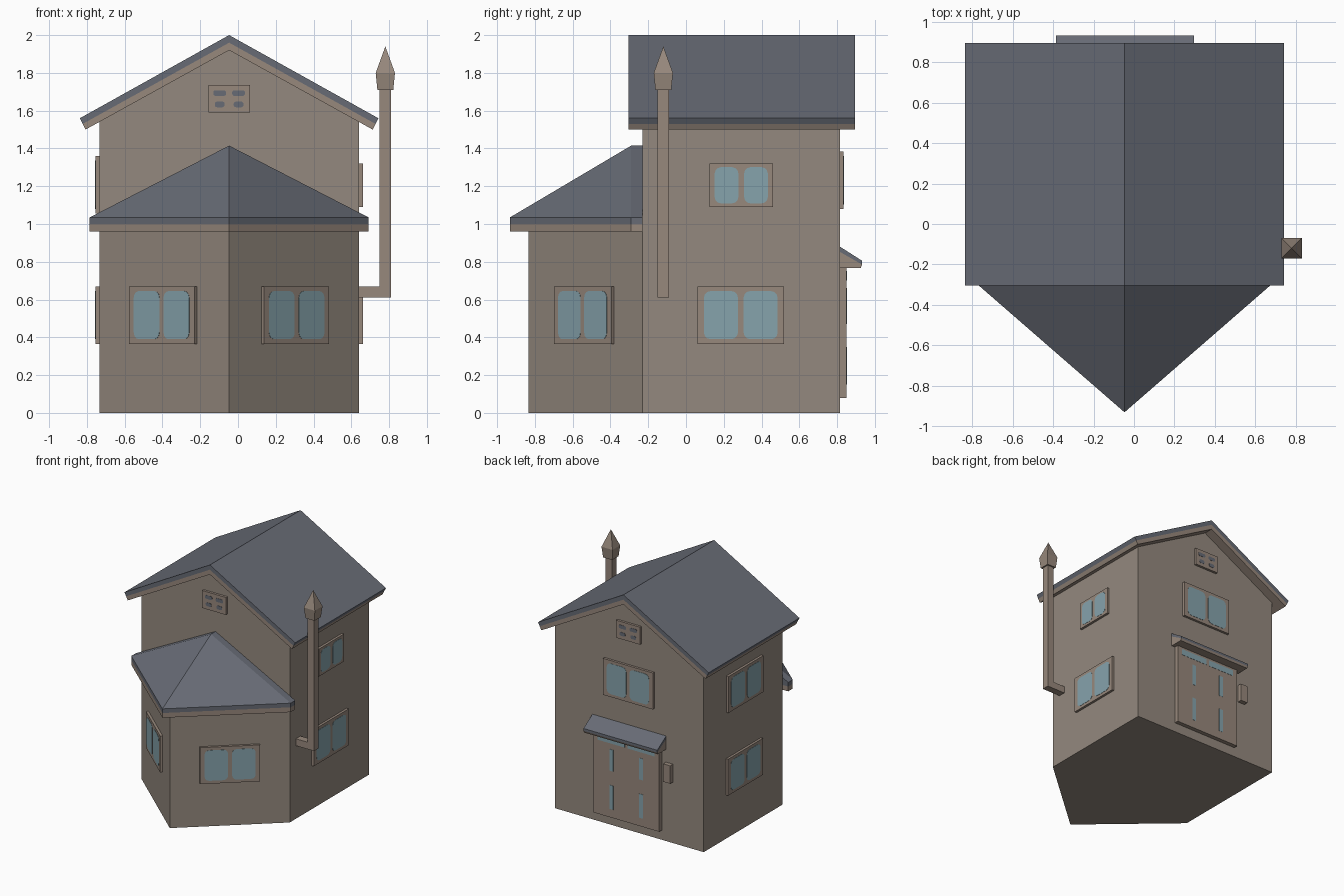
import bpy, bmesh, math
from mathutils import Vector

if "Cube" in bpy.data.objects:
    bpy.data.objects.remove(bpy.data.objects["Cube"])

CX = -0.047                      # the house's symmetry line in x


def srgb(name, *c):
    m = bpy.data.materials.new(name)
    lin = [((v / 255 + 0.055) / 1.055) ** 2.4 for v in c]
    m.diffuse_color = (*lin, 1)
    m.use_nodes = True
    m.node_tree.nodes["Principled BSDF"].inputs["Base Color"].default_value = m.diffuse_color
    return m


WALL = srgb("wall_taupe", 148, 137, 126)
TRIM = srgb("trim_brown", 151, 136, 124)
ROOF = srgb("roof_slate", 103, 107, 117)
GLASS = srgb("window_glass", 134, 163, 172)


def make(name, bm, mat):
    bmesh.ops.recalc_face_normals(bm, faces=bm.faces)
    me = bpy.data.meshes.new(name)
    bm.to_mesh(me)
    bm.free()
    me.materials.append(mat)
    ob = bpy.data.objects.new(name, me)
    bpy.context.collection.objects.link(ob)
    return ob


def prism(name, pts, mat, o, u, v, sweep):
    """Extrude the outline pts, drawn on axes u and v from o, along sweep."""
    o, u, v, sweep = map(Vector, (o, u, v, sweep))
    bm = bmesh.new()
    f = bm.faces.new([bm.verts.new(o + u * a + v * b) for a, b in pts])
    r = bmesh.ops.extrude_face_region(bm, geom=[f], use_keep_orig=True)
    bmesh.ops.translate(bm, vec=sweep,
                        verts=[g for g in r["geom"] if isinstance(g, bmesh.types.BMVert)])
    return make(name, bm, mat)


def rect(a0, a1, b0, b1, r=0):
    """Rectangle outline, optionally with rounded corners."""
    if not r:
        return [(a0, b0), (a1, b0), (a1, b1), (a0, b1)]
    pts = []
    for i, (a, b) in enumerate([(a1 - r, b1 - r), (a0 + r, b1 - r), (a0 + r, b0 + r), (a1 - r, b0 + r)]):
        for k in range(4):
            t = math.radians(90 * i + 30 * k)
            pts.append((a + r * math.cos(t), b + r * math.sin(t)))
    return pts


def box(name, x0, x1, y0, y1, z0, z1, mat):
    return prism(name, rect(x0, x1, y0, y1), mat, (0, 0, z0), (1, 0, 0), (0, 1, 0), (0, 0, z1 - z0))


def plate(name, pts, mat, centre, n, lift, thick):
    """Upright plate on a wall with outward normal n."""
    n = Vector(n).normalized()
    return prism(name, pts, mat, Vector(centre) + n * lift, (-n.y, n.x, 0), (0, 0, 1), n * thick)


def window(name, centre, n, w=0.46, h=0.305):
    plate(name + "_frame", rect(-w / 2, w / 2, -h / 2, h / 2), TRIM, centre, n, -0.01, 0.03)
    inner, outer, top = 0.015, w / 2 - 0.035 * h / 0.305, h / 2 - 0.025 * h / 0.305
    for s, side in ((-1, "a"), (1, "b")):
        a0, a1 = sorted((s * inner, s * outer))
        plate(f"{name}_pane_{side}", rect(a0, a1, -top, top, 0.035), GLASS, centre, n, 0.017, 0.005)


# Main house body with gable
X, Y, Z = (1, 0, 0), (0, 1, 0), (0, 0, 1)
prism("house_body", [(-0.6875, 0), (0.6875, 0), (0.6875, 1.54), (0, 1.93), (-0.6875, 1.54)],
      WALL, (CX, -0.23, 0), X, Z, (0, 1.045, 0))

# Gable roof: slate layer over a brown lining
OUT, MID, INN = [(0.79, 1.56, 2.0), (0.775, 1.53, 1.96), (0.76, 1.50, 1.92)]


def chevron(name, top, low, mat):
    pts = [(-top[0], top[1]), (0, top[2]), (top[0], top[1]),
           (low[0], low[1]), (0, low[2]), (-low[0], low[1])]
    prism(name, pts, mat, (CX, -0.305, 0), X, Z, (0, 1.2, 0))


chevron("roof_slate_layer", OUT, MID, ROOF)
chevron("roof_lining", MID, INN, TRIM)

# Pointed front bay and its eaves
prism("bay_body", [(-0.6875, -0.22), (-0.6875, -0.23), (0, -0.835), (0.6875, -0.23), (0.6875, -0.22)],
      WALL, (CX, 0, 0), X, Y, (0, 0, 0.98))
EAVE = [(-0.738, -0.23), (-0.738, -0.29), (0, -0.932), (0.738, -0.29), (0.738, -0.23)]
prism("bay_eave_trim", EAVE, TRIM, (CX, 0, 0.96), X, Y, (0, 0, 0.04))

# Hipped bay roof
bm = bmesh.new()
low = [bm.verts.new((CX + x, y, 1.0)) for x, y in EAVE]
rim = [bm.verts.new((CX + x, y, 1.035)) for x, y in EAVE]
peak = bm.verts.new((CX, -0.29, 1.415))
ridge = bm.verts.new((CX, -0.23, 1.415))
bm.faces.new(low)
for i in range(4):
    bm.faces.new((low[i], low[i + 1], rim[i + 1], rim[i]))
bm.faces.new((rim[0], rim[1], peak, ridge))
bm.faces.new((rim[1], rim[2], peak))
bm.faces.new((rim[2], rim[3], peak))
bm.faces.new((rim[3], rim[4], ridge, peak))
bm.faces.new((low[4], low[0], rim[0], ridge, rim[4]))
make("bay_roof", bm, ROOF)

# Windows on the bay, sides and back
for s, side in ((-1, "left"), (1, "right")):
    window("bay_window_" + side, (CX + s * 0.344, -0.5325, 0.5175), (s * 0.605, -0.6875, 0))
    window("lower_window_" + side, (CX + s * 0.6875, 0.29, 0.5175), (s, 0, 0))
window("upper_window_left", (CX - 0.6875, 0.285, 1.208), (-1, 0, 0))
window("upper_window_right", (CX + 0.6875, 0.2925, 1.205), (1, 0, 0), 0.335, 0.23)
window("back_window", (CX, 0.815, 1.232), (0, 1, 0))

# Attic vents with slots, front and back
for name, y, n in (("front_vent", -0.23, -1), ("back_vent", 0.815, 1)):
    c = (CX, y, 1.663)
    plate(name, rect(-0.11, 0.11, -0.073, 0.073), TRIM, c, (0, n, 0), -0.01, 0.03)
    for s in (-1, 1):
        for row, z, w in (("upper", 0.03, 0.034), ("lower", -0.03, 0.026)):
            plate(f"{name}_slot_{row}", rect(s * 0.05 - w, s * 0.05 + w, z - 0.015, z + 0.015, 0.012),
                  ROOF, c, (0, n, 0), 0.017, 0.005)

# Back double door with glazing
box("back_door", CX - 0.3, CX + 0.31, 0.8, 0.85, 0.08, 0.78, TRIM)
for s in (-1, 1):
    x = CX + 0.005 + s * 0.138
    for name, w, z0, z1 in (("top", 0.125, 0.70, 0.75), ("upper", 0.018, 0.47, 0.65), ("lower", 0.018, 0.15, 0.35)):
        box(f"door_glass_{name}", x - w, x + w, 0.847, 0.852, z0, z1, GLASS)

# Canopy over the door, and the small box beside it
CANOPY = (CX - 0.34, 0, 0), Y, Z, (0.683, 0, 0)
prism("canopy_roof", [(0.81, 0.883), (0.933, 0.805), (0.933, 0.785), (0.81, 0.855)], ROOF, *CANOPY)
prism("canopy_base", [(0.81, 0.855), (0.933, 0.785), (0.925, 0.768), (0.81, 0.768)], TRIM, *CANOPY)
box("wall_box", -0.45, -0.385, 0.8, 0.852, 0.51, 0.66, TRIM)

# Stove pipe with elbow and pointed cap
box("pipe_elbow", 0.63, 0.76, -0.15, -0.09, 0.612, 0.67, TRIM)
box("pipe_riser", 0.75, 0.81, -0.15, -0.09, 0.612, 1.72, TRIM)
bm = bmesh.new()
rings = [[bm.verts.new((0.78 + a * r, -0.12 + b * r, z)) for a, b in rect(-1, 1, -1, 1)]
         for r, z in ((0.042, 1.71), (0.051, 1.80))]
tip = bm.verts.new((0.78, -0.12, 1.94))
bm.faces.new(rings[0])
for i in range(4):
    j = (i + 1) % 4
    bm.faces.new((rings[0][i], rings[0][j], rings[1][j], rings[1][i]))
    bm.faces.new((rings[1][i], rings[1][j], tip))
make("pipe_cap", bm, TRIM)
